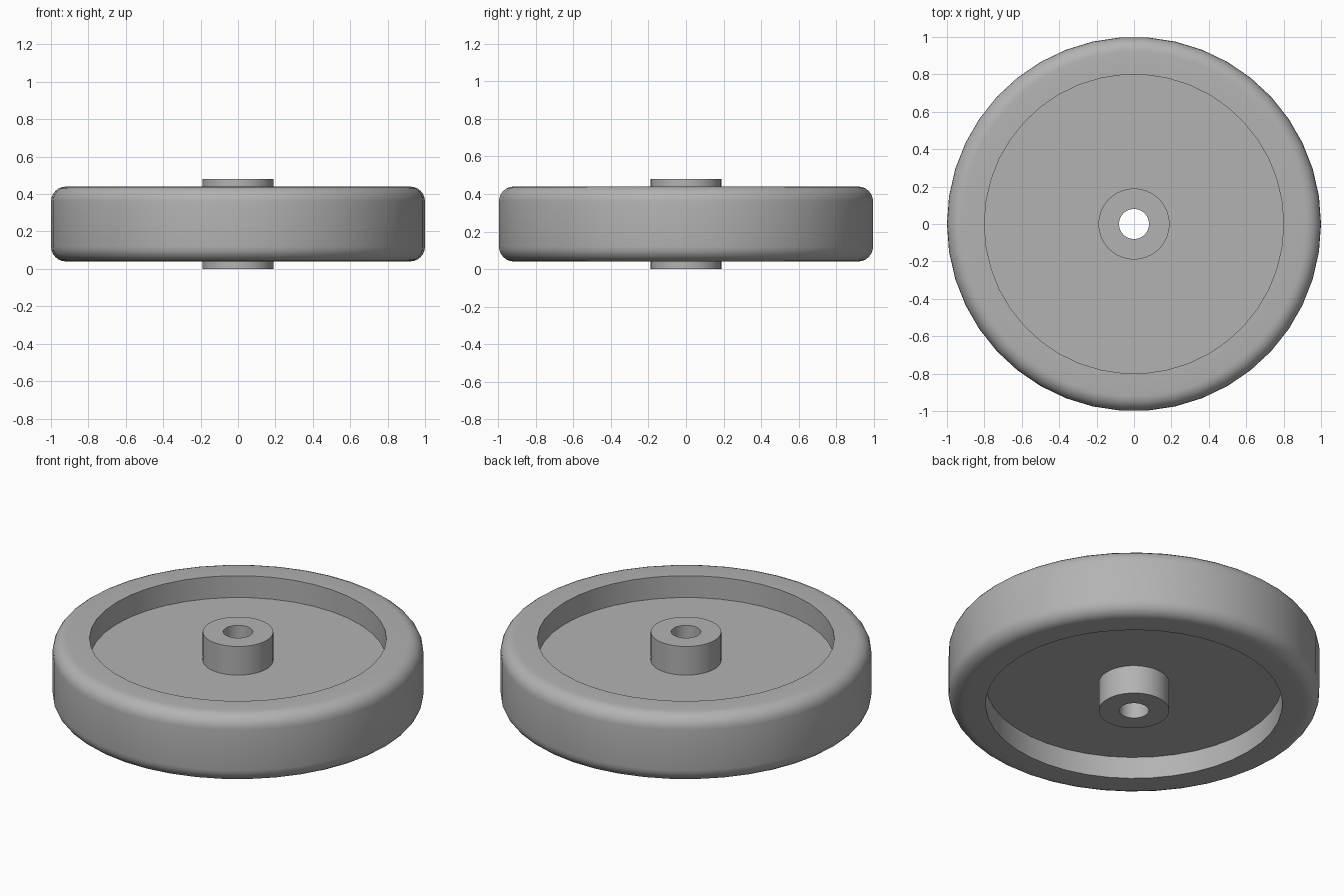
import bpy
import bmesh
import math
from mathutils import Vector

if "Cube" in bpy.data.objects:
    bpy.data.objects.remove(bpy.data.objects["Cube"])

SIDES = 42
MID_Z = 0.24
FILLET = 0.08
FILLET_STEPS = 6

# Upper half of the cross-section (radius, height above mid-plane):
# bore, hub, recessed web, rim face
upper = [(0.08, 0.24), (0.19, 0.24), (0.19, 0.07), (0.80, 0.07), (0.80, 0.20)]

# Rounded outer shoulder
for i in range(FILLET_STEPS + 1):
    a = math.pi / 2 * (1 - i / FILLET_STEPS)
    upper.append((1 - FILLET + FILLET * math.cos(a),
                  0.20 - FILLET + FILLET * math.sin(a)))

# Mirror to the underside for a closed profile
profile = upper + [(r, -h) for r, h in reversed(upper)]

# Revolve the profile around z
bm = bmesh.new()
rings = []
for s in range(SIDES):
    t = 2 * math.pi * s / SIDES
    rings.append([bm.verts.new(Vector((r * math.cos(t), r * math.sin(t), MID_Z + h)))
                  for r, h in profile])
n = len(profile)
for s in range(SIDES):
    a, b = rings[s], rings[(s + 1) % SIDES]
    for i in range(n):
        j = (i + 1) % n
        bm.faces.new((a[i], a[j], b[j], b[i]))
bmesh.ops.recalc_face_normals(bm, faces=bm.faces)

mesh = bpy.data.meshes.new("wheel")
bm.to_mesh(mesh)
bm.free()
wheel = bpy.data.objects.new("wheel", mesh)
bpy.context.collection.objects.link(wheel)

# Darker grey
grey = bpy.data.materials.new("dark_grey")
grey.diffuse_color = (0.45, 0.45, 0.45, 1)
grey.use_nodes = True
grey.node_tree.nodes["Principled BSDF"].inputs["Base Color"].default_value = grey.diffuse_color
mesh.materials.append(grey)

# Smooth curved surfaces, crisp hub and recess edges
bpy.context.view_layer.objects.active = wheel
wheel.select_set(True)
bpy.ops.object.shade_smooth_by_angle(angle=math.radians(30))
